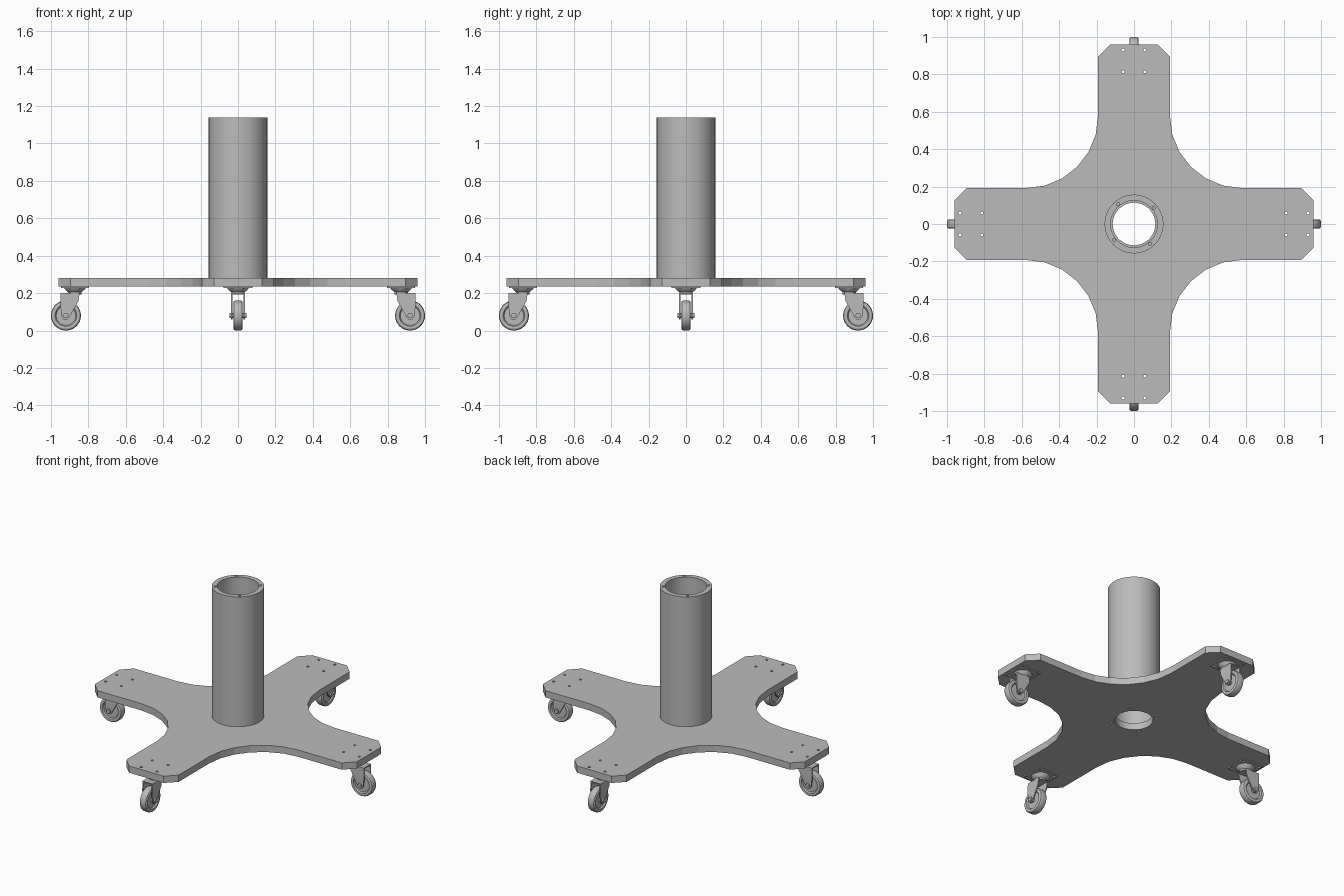
import bpy, bmesh, math
from mathutils import Matrix, Vector

if "Cube" in bpy.data.objects:
    bpy.data.objects.remove(bpy.data.objects["Cube"])

grey = bpy.data.materials.new("plain grey")
grey.use_nodes = True
COLOR = (0.5, 0.5, 0.5, 1)
grey.diffuse_color = COLOR
grey.node_tree.nodes["Principled BSDF"].inputs["Base Color"].default_value = COLOR


def finish(bm, name, smooth=True):
    bmesh.ops.recalc_face_normals(bm, faces=bm.faces)
    mesh = bpy.data.meshes.new(name)
    bm.to_mesh(mesh)
    bm.free()
    mesh.materials.append(grey)
    obj = bpy.data.objects.new(name, mesh)
    bpy.context.collection.objects.link(obj)
    if smooth:
        bpy.ops.object.select_all(action='DESELECT')
        obj.select_set(True)
        bpy.context.view_layer.objects.active = obj
        bpy.ops.object.shade_smooth_by_angle(angle=math.radians(30))
    return obj


def prism(bm, points, offset):
    """Extrude a closed outline of 3D points along offset."""
    face = bm.faces.new([bm.verts.new(p) for p in points])
    out = bmesh.ops.extrude_face_region(bm, geom=[face])
    moved = [v for v in out["geom"] if isinstance(v, bmesh.types.BMVert)]
    bmesh.ops.translate(bm, verts=moved, vec=Vector(offset))


def lathe(bm, profile, matrix=Matrix(), steps=48):
    """Spin a closed (radius, height) profile about z, then place it."""
    verts = [bm.verts.new((r, 0, z)) for r, z in profile]
    edges = [bm.edges.new((verts[i - 1], verts[i])) for i in range(len(verts))]
    old = set(bm.verts) - set(verts)
    bmesh.ops.spin(bm, geom=verts + edges, cent=(0, 0, 0), axis=(0, 0, 1),
                   angle=2 * math.pi, steps=steps, use_merge=True)
    new = [v for v in bm.verts if v not in old]
    bmesh.ops.remove_doubles(bm, verts=new, dist=1e-5)
    new = [v for v in bm.verts if v not in old]
    bmesh.ops.transform(bm, verts=new, matrix=matrix)


def cylinder(bm, radius, depth, matrix, segments):
    bmesh.ops.create_cone(bm, cap_ends=True, segments=segments, radius1=radius,
                          radius2=radius, depth=depth, matrix=matrix)


def cut(obj, cutters):
    """Drill the cutters out of obj."""
    drill = finish(cutters, "drill", False)
    mod = obj.modifiers.new("holes", 'BOOLEAN')
    mod.object, mod.solver = drill, 'EXACT'
    bpy.context.view_layer.objects.active = obj
    bpy.ops.object.modifier_apply(modifier=mod.name)
    bpy.data.objects.remove(drill)


PLATE_LOW, PLATE_TOP, TUBE_TOP = 0.235, 0.28, 1.14
END, HALF, CHAMFER, FILLET = 0.96, 0.192, 0.065, 0.385
MOUNT = 0.872
bolts = [(MOUNT + x, y) for x in (-0.058, 0.058) for y in (-0.058, 0.058)]
turns = [Matrix.Rotation(k * math.pi / 2, 4, 'Z') for k in range(4)]
rim = [(0.137 * math.cos(math.radians(39 + 90 * k)),
        0.137 * math.sin(math.radians(39 + 90 * k))) for k in range(4)]

# Cross-shaped base plate: one arm end and one fillet, repeated by turning
corner = HALF + FILLET
arm = [(END, -HALF + CHAMFER), (END, HALF - CHAMFER), (END - CHAMFER, HALF)]
for i in range(7):
    a = math.radians(15 * i)
    arm.append((corner - FILLET * math.sin(a), corner - FILLET * math.cos(a)))
arm.append((HALF, END - CHAMFER))
outline = [t @ Vector((x, y, PLATE_LOW)) for t in turns for x, y in arm]
bm = bmesh.new()
prism(bm, outline, (0, 0, PLATE_TOP - PLATE_LOW))
plate = finish(bm, "base_plate", False)

# Centre opening, tube screw holes and caster bolt holes
bm = bmesh.new()
cylinder(bm, 0.114, 0.2, Matrix.Translation((0, 0, PLATE_LOW)), 48)
for x, y in rim:
    cylinder(bm, 0.009, 0.2, Matrix.Translation((x, y, PLATE_LOW)), 12)
for t in turns:
    for x, y in bolts:
        cylinder(bm, 0.008, 0.2, t @ Matrix.Translation((x, y, PLATE_LOW)), 12)
cut(plate, bm)

# Column tube with threaded holes in both ends
bm = bmesh.new()
lathe(bm, [(0.125, PLATE_TOP), (0.157, PLATE_TOP), (0.157, TUBE_TOP),
           (0.125, TUBE_TOP)], steps=64)
tube = finish(bm, "column_tube")
bm = bmesh.new()
for x, y in rim:
    for z in (PLATE_TOP, TUBE_TOP):
        cylinder(bm, 0.009, 0.12, Matrix.Translation((x, y, z)), 12)
cut(tube, bm)

# Casters, one under each arm end, trailing outwards
AXLE = Vector((0.92, 0, 0.08))
lying = Matrix.Translation(AXLE) @ Matrix.Rotation(math.pi / 2, 4, 'X')
half_wheel = [(0, 0.016), (0.052, 0.016), (0.058, 0.024), (0.07, 0.025),
              (0.077, 0.021), (0.08, 0.013)]
wheel_profile = half_wheel + [(r, -z) for r, z in reversed(half_wheel)]
cheek = [(0.948, 0.195), (0.95, 0.14), (0.943, 0.075), (0.932, 0.06),
         (0.915, 0.058), (0.902, 0.07), (0.852, 0.16), (0.848, 0.195)]

for t, side in zip(turns, ("left", "back", "right", "front")):
    bm = bmesh.new()
    prism(bm, [(MOUNT + x, y, PLATE_LOW - 0.007) for x, y in
               ((-0.075, -0.078), (0.075, -0.078), (0.075, 0.078), (-0.075, 0.078))],
          (0, 0, 0.007))
    mount = finish(bm, side + "_caster_mount", False)
    bm = bmesh.new()
    for x, y in bolts:
        cylinder(bm, 0.008, 0.1, Matrix.Translation((x, y, PLATE_LOW)), 12)
    cut(mount, bm)

    # Swivel bearing
    bm = bmesh.new()
    lathe(bm, [(0, 0.229), (0.058, 0.229), (0.055, 0.222), (0.036, 0.205),
               (0.036, 0.193), (0, 0.193)], Matrix.Translation((MOUNT, 0, 0)), 32)
    swivel = finish(bm, side + "_caster_swivel")

    # Fork: crown and two cheeks
    bm = bmesh.new()
    prism(bm, [(x, y, 0.193) for x, y in ((0.848, -0.037), (0.948, -0.037),
                                          (0.948, 0.037), (0.848, 0.037))], (0, 0, 0.007))
    for y in (-0.037, 0.03):
        prism(bm, [(x, y, z) for x, z in cheek], (0, 0.007, 0))
    fork = finish(bm, side + "_caster_fork", False)

    # Wheel and axle bolt
    bm = bmesh.new()
    lathe(bm, wheel_profile, lying)
    wheel = finish(bm, side + "_caster_wheel")
    bm = bmesh.new()
    cylinder(bm, 0.014, 0.092, lying, 16)
    axle = finish(bm, side + "_caster_axle")

    for part in (mount, swivel, fork, wheel, axle):
        part.data.transform(t)
